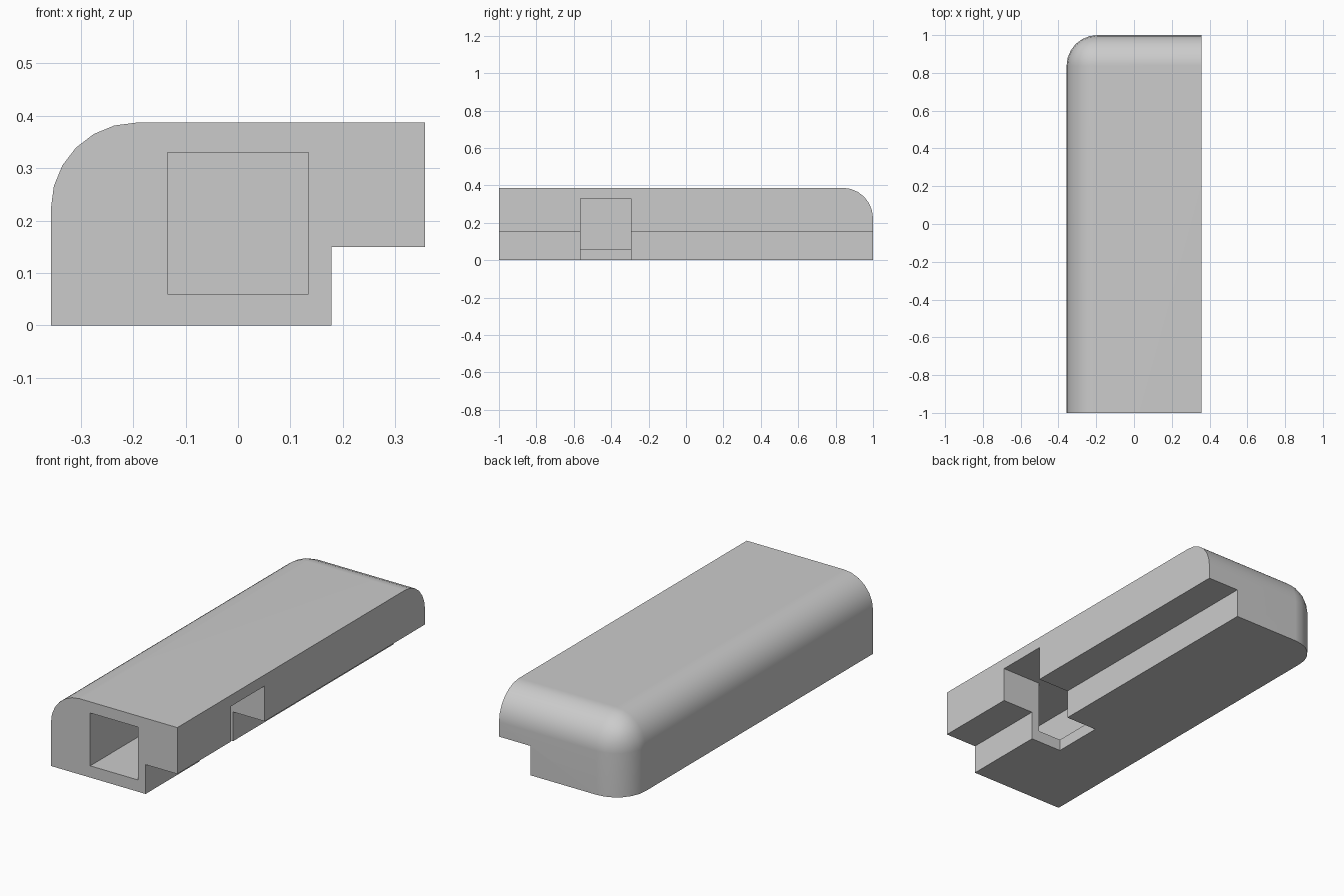
import bpy, bmesh
from mathutils import Vector

cube = bpy.data.objects.get("Cube")
if cube:
    bpy.data.objects.remove(cube, do_unlink=True)

W, L, H = 0.357, 1.0, 0.387      # half width, half length, height
R = 0.163                        # rounding radius

grey = bpy.data.materials.new("plain_grey")
grey.use_nodes = True
colour = (0.6, 0.6, 0.6, 1)
grey.diffuse_color = colour
grey.node_tree.nodes["Principled BSDF"].inputs["Base Color"].default_value = colour


def box(name, lo, hi, round_edges=False):
    """Box between two corners, optionally rounded at its top back left corner."""
    lo, hi = Vector(lo), Vector(hi)
    bm = bmesh.new()
    bmesh.ops.create_cube(bm, size=1)
    for v in bm.verts:
        v.co = (lo + hi) / 2 + v.co * (hi - lo)
    if round_edges:
        corner = min(bm.verts, key=lambda v: v.co.x - v.co.y - v.co.z)
        bmesh.ops.bevel(bm, geom=list(corner.link_edges), offset=R,
                        offset_type='OFFSET', segments=6, profile=0.5,
                        affect='EDGES')
    mesh = bpy.data.meshes.new(name)
    bm.to_mesh(mesh)
    bm.free()
    mesh.materials.append(grey)
    obj = bpy.data.objects.new(name, mesh)
    bpy.context.collection.objects.link(obj)
    return obj


# Rounded body
body = box("body", (-W, -L, 0), (W, L, H), round_edges=True)
bpy.ops.object.select_all(action='DESELECT')
bpy.context.view_layer.objects.active = body
body.select_set(True)

# Ledge under the right side, front tunnel, and side opening meeting the tunnel
Y0, Y1 = -0.565, -0.295
cutters = [
    box("ledge_cutter", (0.178, -L - 0.1, -0.1), (W + 0.1, L + 0.1, 0.15)),
    box("tunnel_cutter", (-0.135, -L - 0.1, 0.06), (0.135, Y1, 0.33)),
    box("side_opening_cutter", (0, Y0, -0.1), (W + 0.1, Y1, 0.33)),
]
for cutter in cutters:
    cutter.hide_render = True
    cut = body.modifiers.new(cutter.name, 'BOOLEAN')
    cut.operation = 'DIFFERENCE'
    cut.solver = 'EXACT'
    cut.object = cutter
    bpy.ops.object.modifier_apply(modifier=cut.name)
    bpy.data.objects.remove(cutter, do_unlink=True)

# Smooth rounding with flat sides kept flat
bpy.ops.object.shade_smooth_by_angle()
weighted = body.modifiers.new("flat_sides", 'WEIGHTED_NORMAL')
weighted.keep_sharp = True
